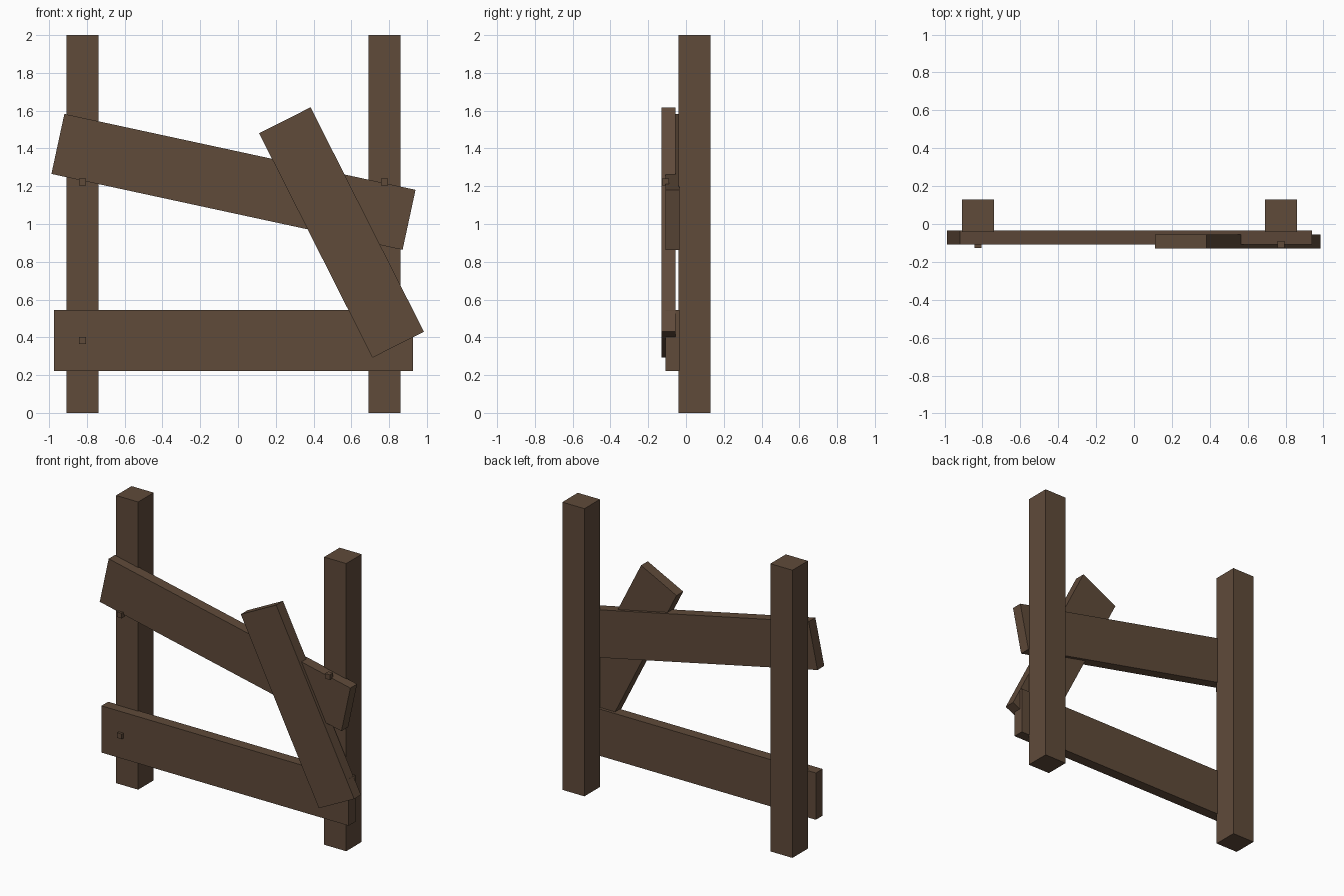
import bpy, bmesh, math
from mathutils import Matrix

if "Cube" in bpy.data.objects:
    bpy.data.objects.remove(bpy.data.objects["Cube"])

wood = bpy.data.materials.new("dark brown wood")
wood.diffuse_color = (0.115, 0.069, 0.042, 1)
wood.use_nodes = True
wood.node_tree.nodes["Principled BSDF"].inputs["Base Color"].default_value = wood.diffuse_color


def board(name, centre, size, angle=0):
    """Box of the given size, turned in the front plane (degrees)."""
    bm = bmesh.new()
    m = (Matrix.Translation(centre) @ Matrix.Rotation(math.radians(angle), 4, 'Y')
         @ Matrix.Diagonal((*size, 1)))
    bmesh.ops.create_cube(bm, size=1, matrix=m)
    me = bpy.data.meshes.new(name)
    bm.to_mesh(me)
    bm.free()
    me.materials.append(wood)
    ob = bpy.data.objects.new(name, me)
    bpy.context.collection.objects.link(ob)


# Upright posts
for side, x in (("left", -0.824), ("right", 0.776)):
    board(side + "_post", (x, 0.044, 1.0), (0.17, 0.17, 2.0))
    # Square pegs on the front of the rails
    for level, z in (("lower", 0.383), ("upper", 1.223)):
        board(f"{side}_{level}_peg", (x, -0.108, z), (0.036, 0.036, 0.036))

# Rails: one level, one slipped
board("lower_rail", (-0.024, -0.071, 0.383), (1.902, 0.074, 0.325))
board("upper_rail", (-0.024, -0.071, 1.223), (1.902, 0.074, 0.325), 12.2)

# Loose diagonal plank
board("diagonal_plank", (0.548, -0.092, 0.955), (1.331, 0.074, 0.305), 63.2)
